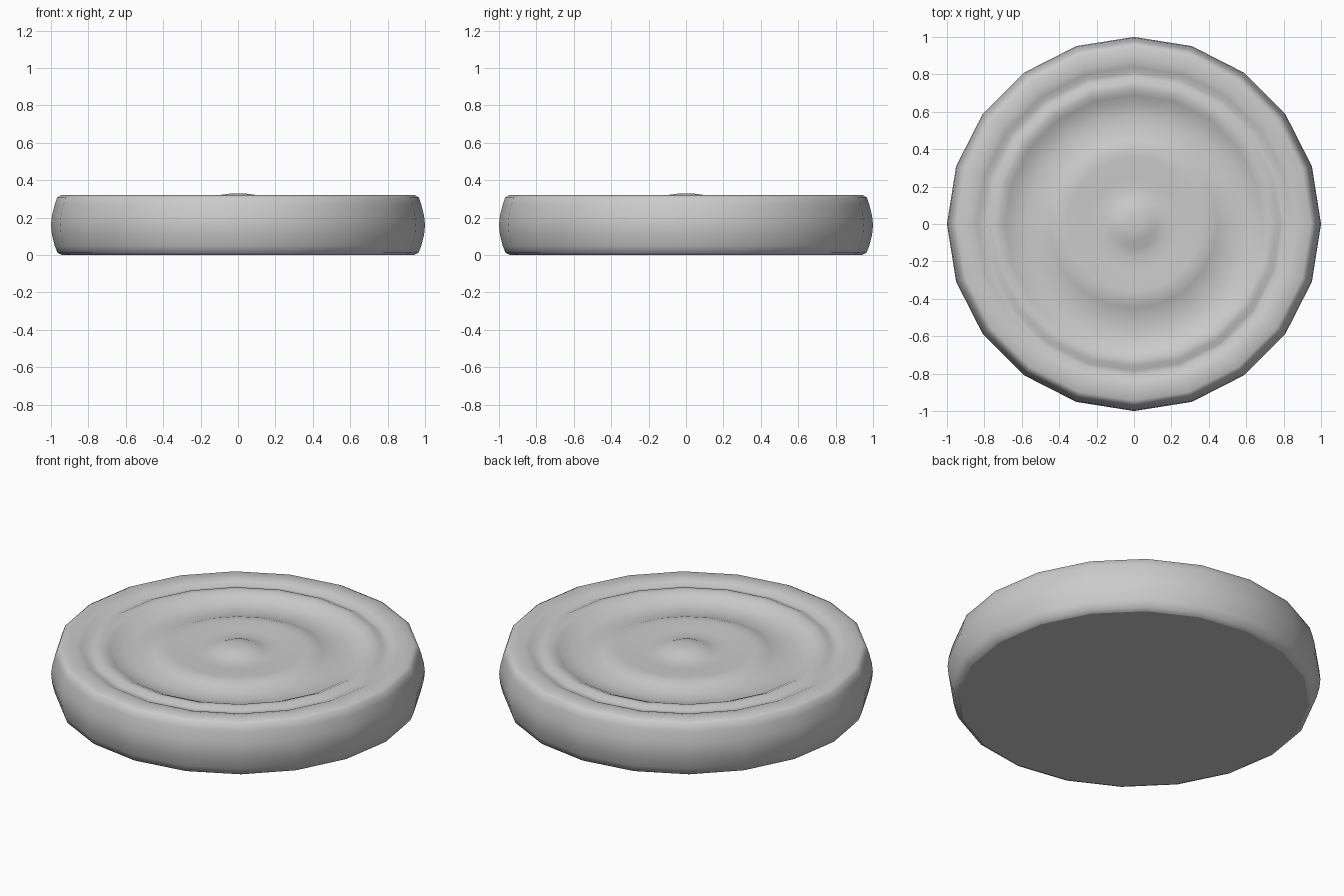
import bpy, bmesh, math

if "Cube" in bpy.data.objects:
    bpy.data.objects.remove(bpy.data.objects["Cube"])

SIDES = 20

# Half section (radius, height): base, bulging wall, rim, rippled top
PROFILE = [
    (0.94, 0.0), (0.965, 0.012), (0.98, 0.05), (0.995, 0.11), (1.0, 0.16),
    (0.995, 0.21), (0.98, 0.27), (0.967, 0.308), (0.945, 0.32),
    (0.87, 0.32), (0.84, 0.312), (0.81, 0.298), (0.785, 0.301),
    (0.76, 0.313), (0.725, 0.313), (0.69, 0.298), (0.65, 0.277),
    (0.58, 0.268), (0.50, 0.272), (0.45, 0.290), (0.41, 0.303),
    (0.36, 0.304), (0.25, 0.296), (0.18, 0.295), (0.13, 0.305),
    (0.09, 0.322), (0.04, 0.329),
]


def lathe(name, profile, sides):
    bm = bmesh.new()
    rings = [[bm.verts.new((r * math.cos(2 * math.pi * i / sides),
                            r * math.sin(2 * math.pi * i / sides), z))
              for i in range(sides)] for r, z in profile]
    for a, b in zip(rings, rings[1:]):
        for i in range(sides):
            j = (i + 1) % sides
            bm.faces.new((a[i], a[j], b[j], b[i])).smooth = True
    # Flat base and centre of the top
    bm.faces.new(rings[0][::-1])
    tip = bm.verts.new((0, 0, 0.33))
    for i in range(sides):
        bm.faces.new((rings[-1][i], rings[-1][(i + 1) % sides], tip)).smooth = True
    mesh = bpy.data.meshes.new(name)
    bm.to_mesh(mesh)
    bm.free()
    obj = bpy.data.objects.new(name, mesh)
    bpy.context.collection.objects.link(obj)
    return obj


lathe("rippled_disc", PROFILE, SIDES)
